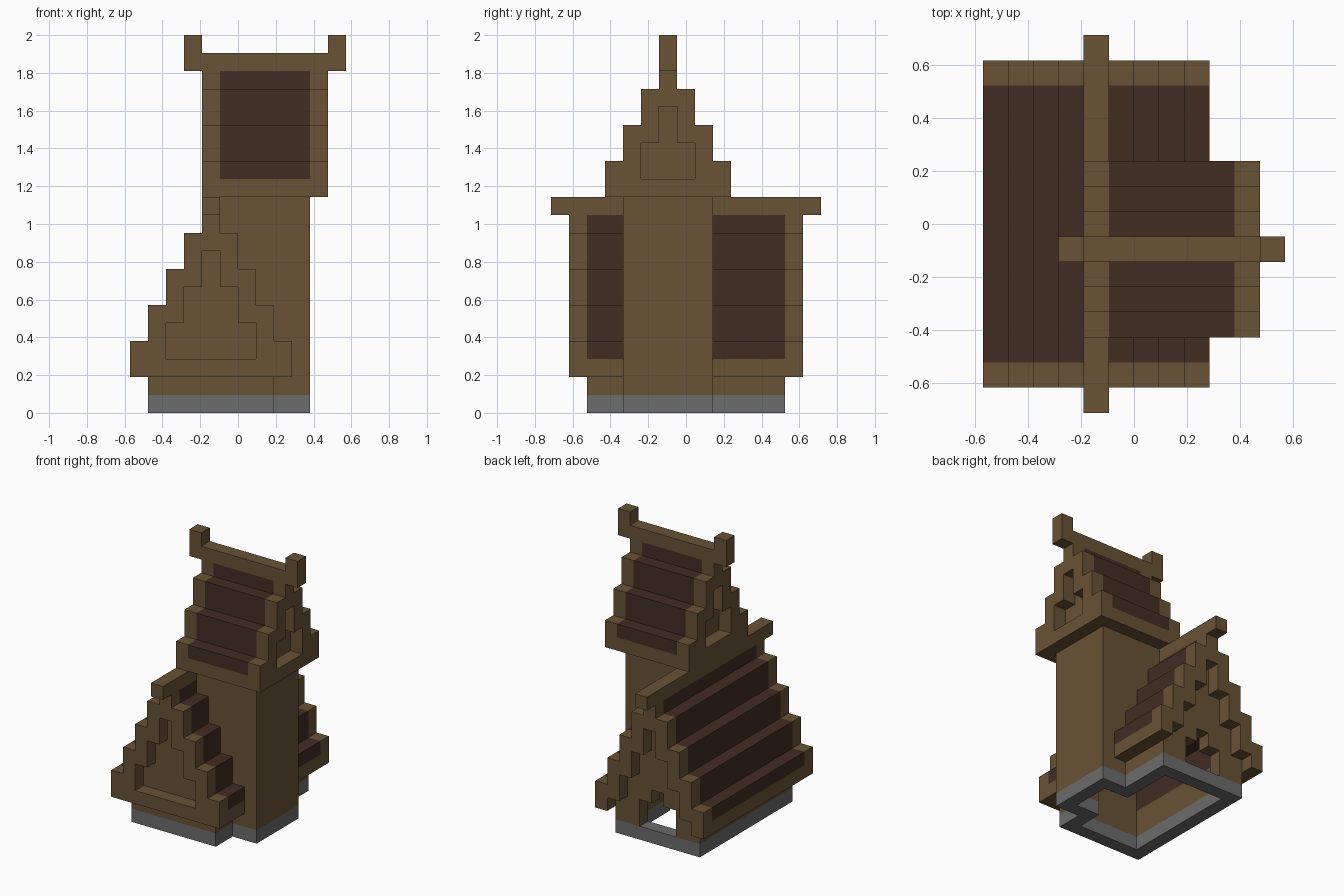
import bpy

U = 2 / 21  # one block of the building grid

cube = bpy.data.objects.get("Cube")
if cube:
    bpy.data.objects.remove(cube, do_unlink=True)


def material(name, rgb):
    m = bpy.data.materials.new(name)
    m.use_nodes = True
    m.diffuse_color = (*rgb, 1)
    m.node_tree.nodes["Principled BSDF"].inputs["Base Color"].default_value = (*rgb, 1)
    return m


WOOD = material("brown wood", (0.138, 0.084, 0.036))
ROOF = material("dark roof", (0.054, 0.026, 0.017))
STONE = material("grey stone", (0.15, 0.15, 0.15))


def prism(name, points, place, a, b, mat):
    """Extrude a closed outline from a to b; place maps (p, z, depth) to grid space."""
    n = len(points)
    verts = [place(p, z, d) for d in (a, b) for p, z in points]
    faces = [list(range(n)), list(range(2 * n - 1, n - 1, -1))]
    faces += [[i, i + n, (i + 1) % n + n, (i + 1) % n] for i in range(n)]
    mesh = bpy.data.meshes.new(name)
    mesh.from_pydata([[c * U for c in v] for v in verts], [], faces)
    mesh.materials.append(mat)
    obj = bpy.data.objects.new(name, mesh)
    bpy.context.collection.objects.link(obj)
    bpy.context.view_layer.objects.active = obj
    bpy.ops.object.select_all(action='DESELECT')
    obj.select_set(True)
    bpy.ops.object.mode_set(mode='EDIT')
    bpy.ops.mesh.select_all(action='SELECT')
    bpy.ops.mesh.normals_make_consistent(inside=False)
    bpy.ops.object.mode_set(mode='OBJECT')
    return obj


def box(name, x, y, z, mat):
    pts = [(x[0], z[0]), (x[1], z[0]), (x[1], z[1]), (x[0], z[1])]
    return prism(name, pts, lambda p, h, d: (p, d, h), y[0], y[1], mat)


def outer_steps(n, z0, low):
    top = z0 + 2 * n - 1
    pts = []
    for i in range(n):
        w = n - 0.5 - i
        pts += [(w, max(z0 + 2 * i, low)), (w, min(z0 + 2 * i + 2, top))]
    return pts


def inner_steps(n, z0, low):
    pts = []
    for i in range(n - 1):
        w = n - 1.5 - i
        bottom = low if i == 0 else z0 + 2 * i - 1
        if bottom < z0 + 2 * i + 1:
            pts += [(w, bottom), (w, z0 + 2 * i + 1)]
    return pts


def mirrored(pts):
    return pts + [(-p, z) for p, z in reversed(pts)]


def stepped_roof(name, n, z0, place, a, b):
    """Stepped gable roof: dark slopes, brown frames at both ends and brown eaves."""
    def shell(low):
        out, inn = outer_steps(n, z0, low), inner_steps(n, z0, low)
        return mirrored(out) + list(reversed(mirrored(inn)))
    prism(name + "_slopes", shell(z0 + 1), place, a + 1, b - 1, ROOF)
    prism(name + "_frame_a", shell(z0), place, a, a + 1, WOOD)
    prism(name + "_frame_b", shell(z0), place, b - 1, b, WOOD)
    for s, side in ((-1, "a"), (1, "b")):
        w = n - 0.5
        pts = [(s * w, z0), (s * (w - 1), z0), (s * (w - 1), z0 + 1), (s * w, z0 + 1)]
        prism(name + "_eave_" + side, pts, place, a + 1, b - 1, WOOD)


def house(p, z, d):
    return (p - 1.5, d, z)


def tower(p, z, d):
    return (d, p - 1, z)


# House roof with its long ridge beam
stepped_roof("house_roof", 5, 2, house, -6.5, 6.5)
box("house_ridge", (-2, -1), (-7.5, 7.5), (11, 12), WOOD)
box("front_sill", (-5, 2), (-6.5, -5.5), (2, 3), WOOD)

# House gable walls, the back one with a stepped doorway
wall = mirrored(inner_steps(5, 2, 1))
door = [(-1.5, 1), (-1.5, 3), (-0.5, 3), (-0.5, 4)]
prism("front_gable_wall", wall, house, -5.5, -4.5, WOOD)
prism("back_gable_wall", wall + mirrored(door), house, 4.5, 5.5, WOOD)

# Hollow footings in stone, with the lower wooden walls above them
footprint = {
    "right": ((-5, -4), (-5.5, 5.5)),
    "front": ((-4, 1), (-5.5, -4.5)),
    "back": ((-4, 1), (4.5, 5.5)),
    "left_front": ((1, 2), (-5.5, -3.5)),
    "left_back": ((1, 2), (1.5, 5.5)),
    "tower_front": ((1, 4), (-3.5, -2.5)),
    "tower_back": ((1, 4), (0.5, 1.5)),
    "tower_left": ((3, 4), (-2.5, 0.5)),
}
for part, (x, y) in footprint.items():
    box("footing_" + part, x, y, (0, 1), STONE)
    if part not in ("front", "back"):
        box("wall_" + part, x, y, (1, 12 if "tower" in part else 3), WOOD)

# Tower body and top
box("tower_core", (-1, 1), (-3.5, 1.5), (3, 12), WOOD)
box("tower_ceiling", (1, 3), (-2.5, 0.5), (11, 12), WOOD)

# Tower roof, gables, ridge and upright ridge ends
stepped_roof("tower_roof", 4, 12, tower, -2, 5)
gable = mirrored(inner_steps(4, 12, 12))
for name, a, sill in (("right", -1, -2), ("left", 3, 4)):
    prism("tower_gable_" + name, gable, tower, a, a + 1, WOOD)
    box("tower_sill_" + name, (sill, sill + 1), (-3.5, 1.5), (12, 13), WOOD)
box("tower_ridge", (-3, 6), (-1.5, -0.5), (19, 20), WOOD)
for name, x in (("right", -3), ("left", 5)):
    box("ridge_end_" + name, (x, x + 1), (-1.5, -0.5), (20, 21), WOOD)
